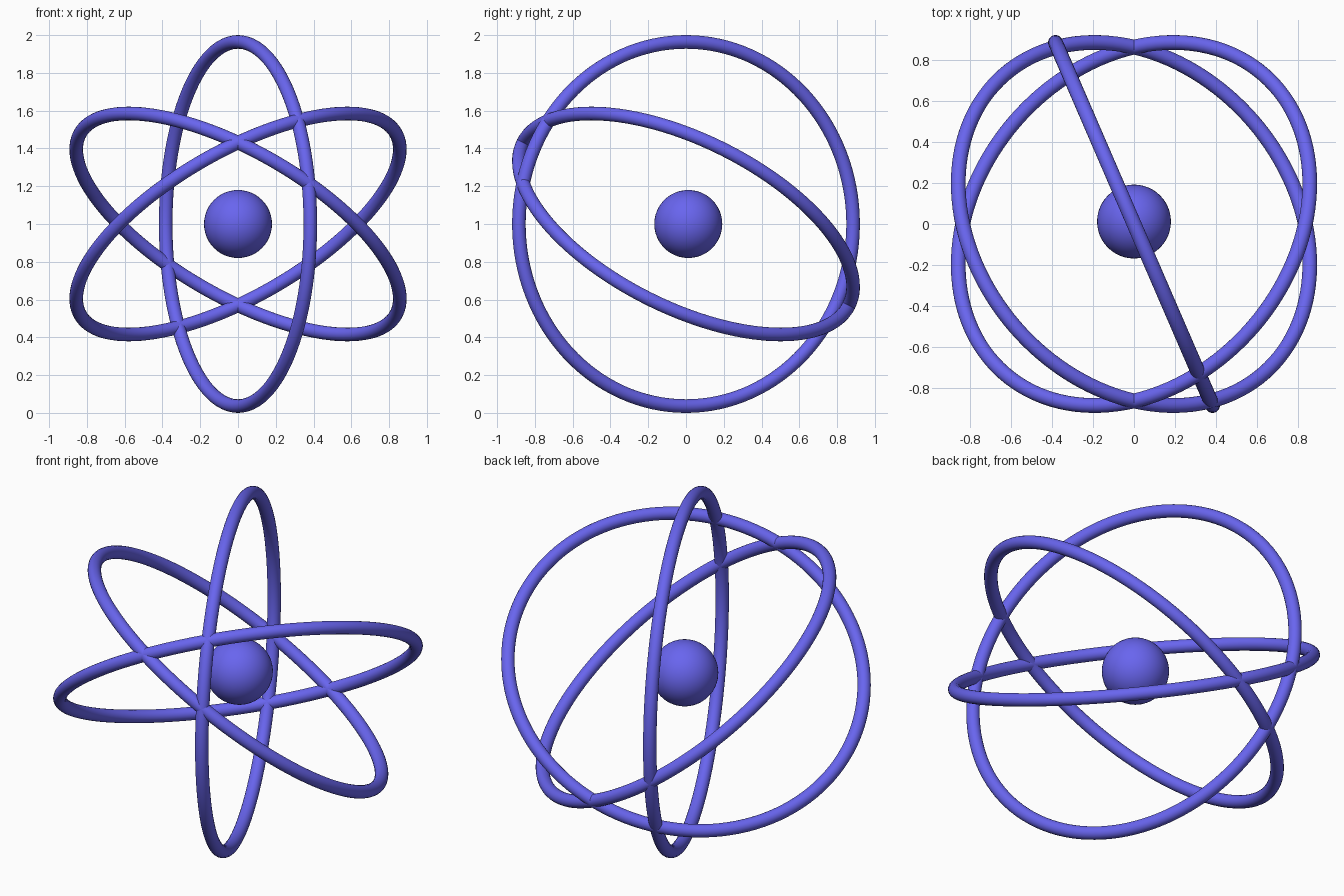
import bpy
from mathutils import Vector, Matrix
from math import radians, sin, cos

if "Cube" in bpy.data.objects:
    bpy.data.objects.remove(bpy.data.objects["Cube"])

R, TUBE = 0.964, 0.036      # orbit radius and tube radius
CENTRE = Vector((0, 0, 1))
TILT = radians(23.4)        # how far each orbit opens towards the front

mat = bpy.data.materials.new("violet")
mat.diffuse_color = (0.14, 0.13, 0.86, 1)
mat.use_nodes = True
mat.node_tree.nodes["Principled BSDF"].inputs["Base Color"].default_value = mat.diffuse_color


def finish(name):
    ob = bpy.context.object
    ob.name = name
    ob.data.materials.append(mat)
    bpy.ops.object.shade_smooth()
    return ob


# Three orbit rings, fanned at 60 degree steps around the front axis
for name, angle, side in (("orbit_upright", 0, 1), ("orbit_left", 60, 1), ("orbit_right", 120, 1)):
    a = radians(angle)
    normal = Vector((cos(TILT) * cos(a), sin(TILT), cos(TILT) * sin(a)))
    bpy.ops.mesh.primitive_torus_add(major_radius=R, minor_radius=TUBE,
                                     major_segments=128, minor_segments=20,
                                     location=CENTRE,
                                     rotation=normal.to_track_quat('Z', 'Y').to_euler())
    finish(name)

# Nucleus ball
bpy.ops.mesh.primitive_uv_sphere_add(segments=48, ring_count=24, radius=0.18,
                                     location=CENTRE + Vector((0, 0.012, 0)))
finish("nucleus")
